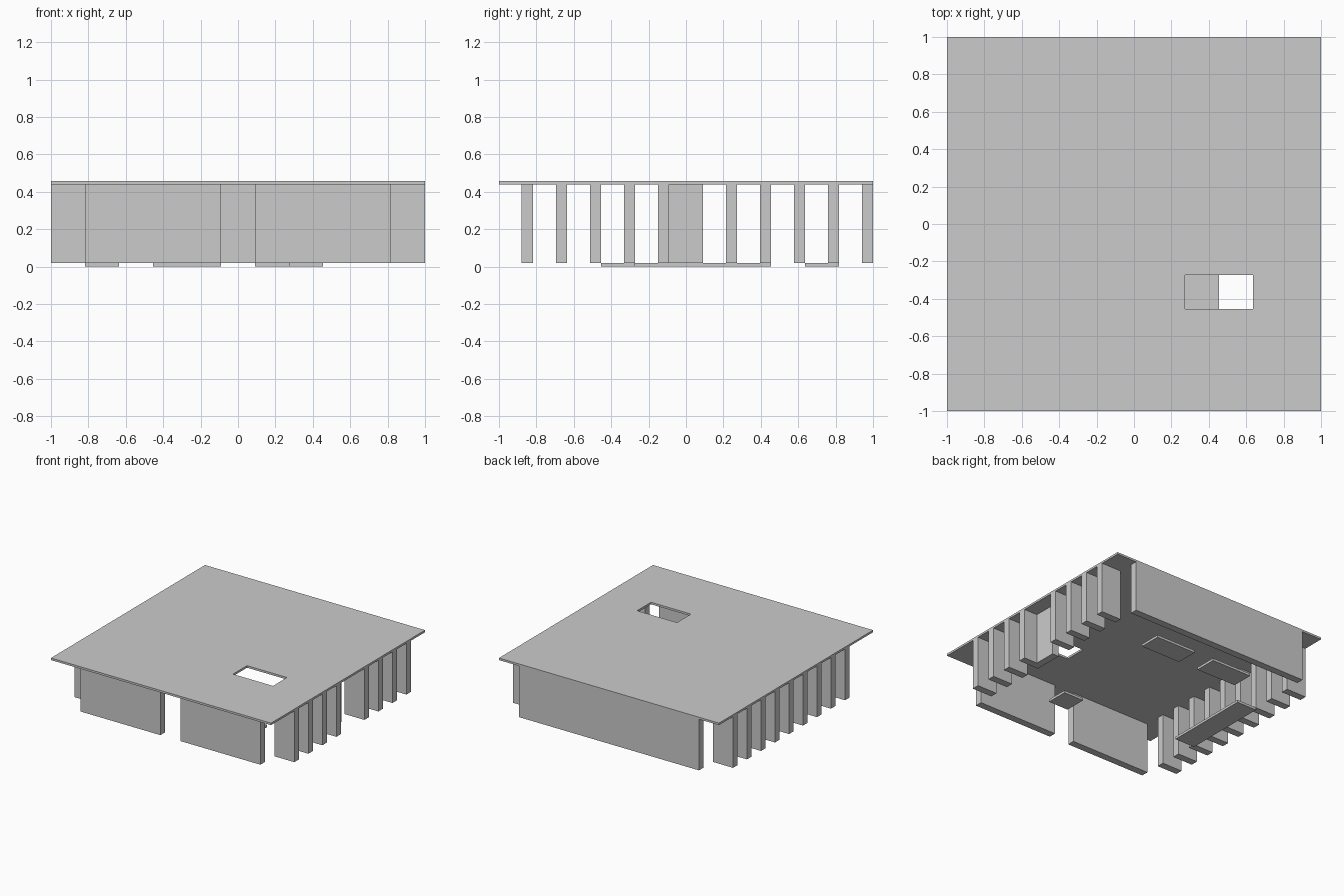
import bpy

if "Cube" in bpy.data.objects:
    bpy.data.objects.remove(bpy.data.objects["Cube"])

U = 1 / 11            # layout module
T = 0.06              # wall thickness
Z0, Z1, TOP = 0.02, 0.44, 0.457


def box(name, x, y, z):
    """Axis-aligned box from (min, max) ranges."""
    bpy.ops.mesh.primitive_cube_add(size=1, location=[sum(r) / 2 for r in (x, y, z)])
    ob = bpy.context.object
    ob.name = name
    ob.scale = [r[1] - r[0] for r in (x, y, z)]
    bpy.ops.object.transform_apply(location=False, rotation=False, scale=True)
    return ob


def wall(name, x0, x1, row):
    """Wall running along x; rows are spaced two modules apart in y."""
    y = (2 * row - 9) * U
    return box(name, (x0 * U, x1 * U), (y - T, y), (Z0, Z1))


def slab(name, x0, x1, y0, y1):
    """Thin floor slab given in modules."""
    return box(name, (x0 * U, x1 * U), (y0 * U, y1 * U), (0, Z0))


# Roof plate with a rectangular opening
roof = box("roof", (-1, 1), (-1, 1), (Z1, TOP))
cutter = box("roof_opening_cutter", (3 * U, 7 * U), (-5 * U, -3 * U), (0.4, 0.5))
mod = roof.modifiers.new("opening", 'BOOLEAN')
mod.operation = 'DIFFERENCE'
mod.solver = 'EXACT'
mod.object = cutter
bpy.context.view_layer.objects.active = roof
bpy.ops.object.modifier_apply(modifier=mod.name)
bpy.data.objects.remove(cutter)

# Long front and back walls
wall("front_wall_left", -9, -1, 0)
wall("front_wall_right", 1, 9, 0)
wall("back_wall", -9, 9, 10)

# Side fins: full row on the left, middle one missing on the right
for row in range(1, 10):
    wall(f"left_fin_{row}", -11, -9, row)
    if row != 5:
        wall(f"right_fin_{row}", 9, 11, row)

# Panel turned sideways in the right-hand gap
box("right_panel", (9 * U, 9 * U + T), (-U, U), (Z0, Z1))

# Floor slabs
slab("floor_slab_under_opening", 3, 5, -5, -3)
slab("floor_slab_back_right", 1, 5, 7, 9)
slab("floor_slab_back_left", -5, -1, 7, 9)
slab("floor_slab_left", -9, -7, -3, 5)
